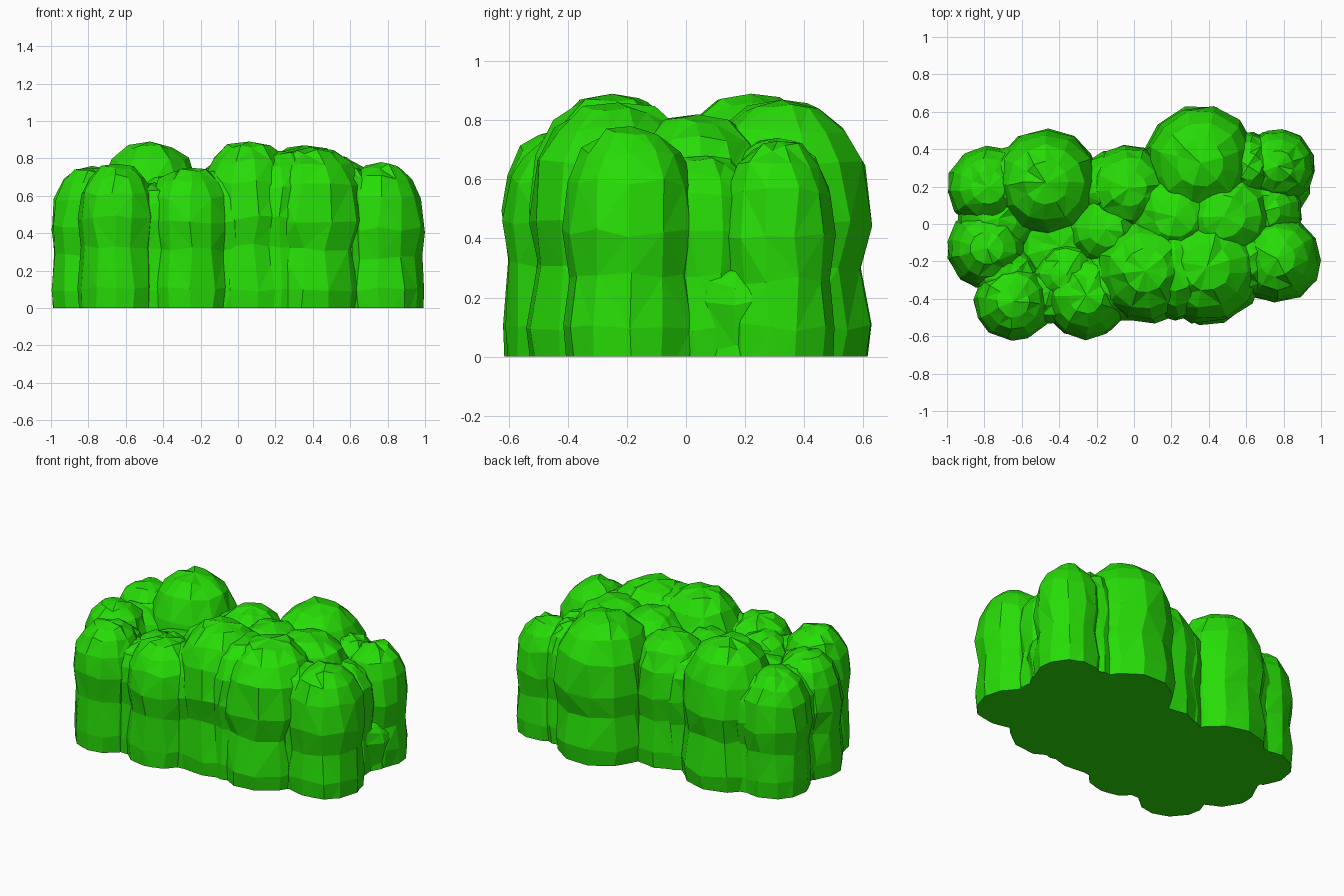
import bpy, bmesh, math, random

if "Cube" in bpy.data.objects:
    bpy.data.objects.remove(bpy.data.objects["Cube"])

random.seed(4)
SEGS = 12

# leafy clumps: x, y, radius, top height, waist height
CLUMPS = [
    (0.06, -0.25, 0.285, 0.89, 0.33),
    (0.39, -0.23, 0.305, 0.86, 0.32),
    (0.765, -0.185, 0.235, 0.78, 0.27),
    (0.77, 0.31, 0.20, 0.73, 0.26),
    (0.355, 0.325, 0.305, 0.87, 0.30),
    (-0.03, 0.19, 0.235, 0.80, 0.30),
    (-0.47, 0.22, 0.285, 0.89, 0.32),
    (-0.78, 0.195, 0.22, 0.76, 0.28),
    (-0.785, -0.13, 0.215, 0.75, 0.28),
    (-0.645, -0.415, 0.21, 0.77, 0.33),
    (-0.255, -0.38, 0.235, 0.75, 0.31),
]
# fillers that soften the creases and close the middle
FILLERS = [
    (0.22, 0.04, 0.27, 0.82, 0.30),
    (0.48, 0.04, 0.28, 0.82, 0.30),
    (-0.15, -0.03, 0.22, 0.75, 0.30),
    (-0.39, -0.12, 0.25, 0.64, 0.28),
    (-0.36, -0.27, 0.20, 0.71, 0.30),
    (-0.72, 0.03, 0.225, 0.69, 0.28),
    (0.70, 0.07, 0.20, 0.68, 0.27),
    (0.74, 0.20, 0.20, 0.32, 0.03),
    (0.22, -0.25, 0.265, 0.84, 0.33),
    (-0.12, 0.18, 0.21, 0.74, 0.29),
    (-0.09, -0.30, 0.22, 0.74, 0.31),
    (-0.45, -0.36, 0.18, 0.67, 0.31),
    (-0.67, -0.28, 0.18, 0.69, 0.30),
    (-0.65, 0.21, 0.20, 0.74, 0.30),
    (0.61, 0.31, 0.18, 0.74, 0.27),
    (0.59, -0.20, 0.20, 0.76, 0.29),
]


def clump(x, y, r, top, waist):
    """Faceted two-tier column: low bulge, waist, then a rounded dome."""
    mid = waist + 0.15
    prof = [(0.92, -0.12), (1.0, min(0.1, waist - 0.1)), (0.91, waist), (1.0, mid)]
    for deg in (25, 47, 68):
        a = math.radians(deg)
        prof.append((math.cos(a) ** 0.9, mid + (top - mid) * math.sin(a) ** 0.87))
    bm = bmesh.new()
    turn = random.uniform(0, 1)
    rings = []
    for k, z in prof:
        ring = []
        for i in range(SEGS):
            a = 2 * math.pi * (i + turn) / SEGS + random.uniform(-0.07, 0.07)
            q = r * k * random.uniform(0.97, 1.035)
            ring.append(bm.verts.new((x + q * math.cos(a), y + q * math.sin(a),
                                      z + random.uniform(-0.015, 0.015))))
        rings.append(ring)
    tip = bm.verts.new((x, y, top))
    bm.faces.new(rings[0][::-1])
    for lo, hi in zip(rings, rings[1:]):
        for i in range(SEGS):
            j = (i + 1) % SEGS
            bm.faces.new((lo[i], lo[j], hi[j], hi[i]))
    for i in range(SEGS):
        bm.faces.new((rings[-1][i], rings[-1][(i + 1) % SEGS], tip))
    bmesh.ops.triangulate(bm, faces=bm.faces[:])
    me = bpy.data.meshes.new("clump")
    bm.to_mesh(me)
    bm.free()
    ob = bpy.data.objects.new("clump", me)
    bpy.context.collection.objects.link(ob)
    return ob


def combine(target, other, op):
    """Apply one boolean and discard the operand."""
    m = target.modifiers.new("combine", 'BOOLEAN')
    m.operation, m.solver, m.object = op, 'EXACT', other
    bpy.context.view_layer.objects.active = target
    bpy.ops.object.modifier_apply(modifier=m.name)
    bpy.data.objects.remove(other)


# merge all clumps into one bush
bush = clump(*CLUMPS[0])
bush.name = "bush"
for c in CLUMPS[1:] + FILLERS:
    combine(bush, clump(*c), 'UNION')

# flat underside at ground level
bpy.ops.mesh.primitive_cube_add(size=4, location=(0, 0, -2))
combine(bush, bpy.context.object, 'DIFFERENCE')

# leaf colour
leaf = bpy.data.materials.new("leaf_green")
leaf.diffuse_color = (0.02, 0.72, 0.002, 1)
leaf.use_nodes = True
leaf.node_tree.nodes["Principled BSDF"].inputs["Base Color"].default_value = leaf.diffuse_color
bush.data.materials.clear()
bush.data.materials.append(leaf)
for p in bush.data.polygons:
    p.use_smooth = False
    p.material_index = 0
